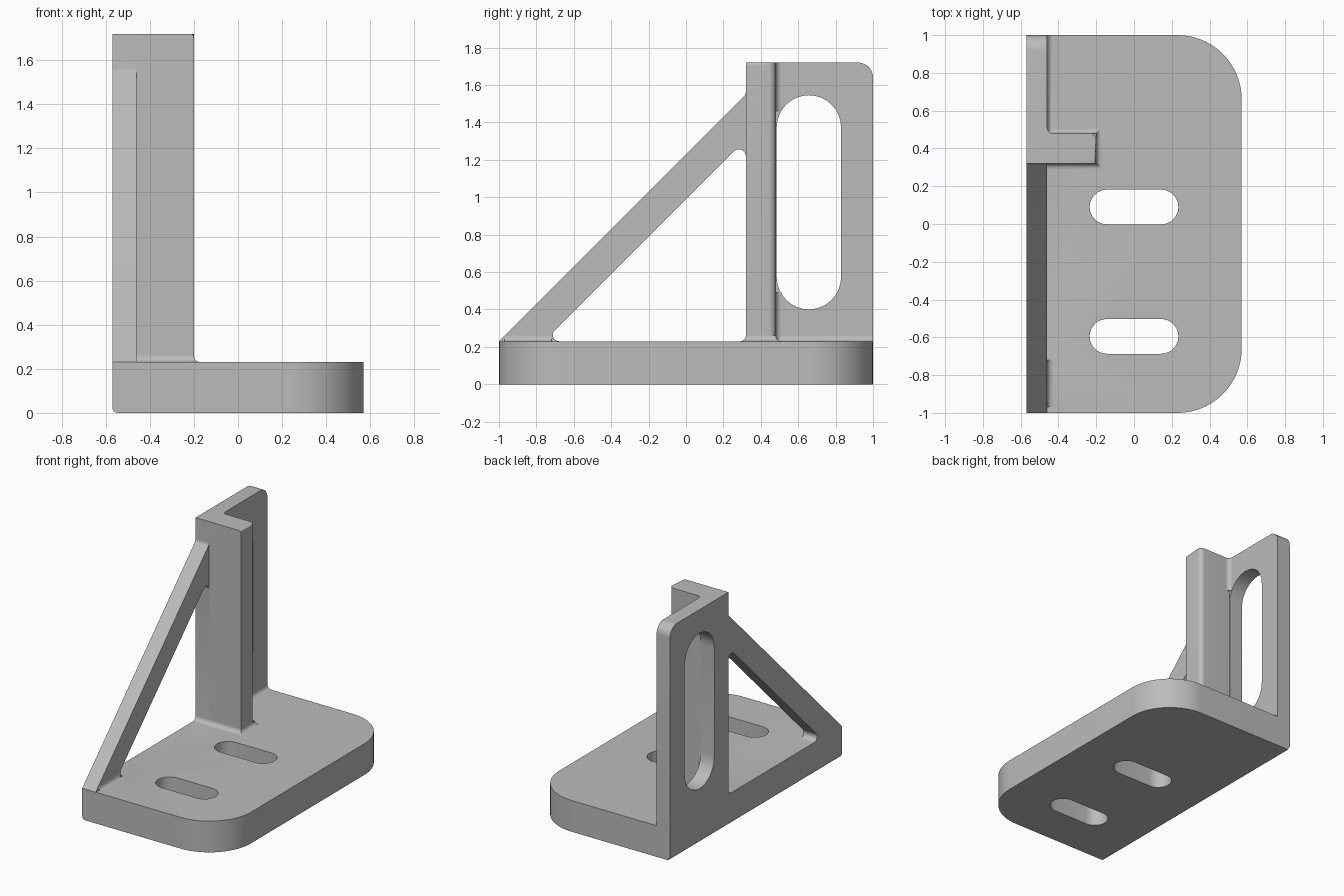
import bpy, bmesh, math
from mathutils import Vector

if "Cube" in bpy.data.objects:
    bpy.data.objects.remove(bpy.data.objects["Cube"])

LEFT, WALL, TIP, RIGHT = -0.57, -0.46, -0.20, 0.57   # x stations
DECK, TOP = 0.23, 1.72                              # z stations
FRONT, BACK = 0.32, 0.48                            # flange y range
R = 0.03                                            # small fillet radius

grey = bpy.data.materials.new("satin grey")
grey.use_nodes = True
colour = (0.5, 0.5, 0.5, 1)
grey.diffuse_color = colour
grey.node_tree.nodes["Principled BSDF"].inputs["Base Color"].default_value = colour


def rounded(corners, seg=10):
    """Outline from (u, v, radius) corners, each rounded tangentially."""
    out = []
    for i, (u, v, r) in enumerate(corners):
        p = Vector((u, v))
        if not r:
            out.append(p)
            continue
        a = (Vector(corners[i - 1][:2]) - p).normalized()
        b = (Vector(corners[(i + 1) % len(corners)][:2]) - p).normalized()
        half = a.angle(b) / 2
        centre = p + (a + b).normalized() * r / math.sin(half)
        start = p + a * r / math.tan(half) - centre
        end = p + b * r / math.tan(half) - centre
        sweep = start.angle(end)
        for k in range(seg + 1):
            t = k / seg
            out.append(centre + (start * math.sin((1 - t) * sweep)
                                 + end * math.sin(t * sweep)) / math.sin(sweep))
    return out


def slot(u, v, length, radius, upright=False):
    """Outline of a round-ended slot."""
    pts = []
    for side in (1, -1):
        for k in range(17):
            a = math.pi * (k / 16 - 0.5)
            p = Vector((side * (length / 2 - radius + radius * math.cos(a)),
                        side * radius * math.sin(a)))
            pts.append(Vector((u, v)) + (Vector((-p.y, p.x)) if upright else p))
    return pts


def finish(name, bm):
    bmesh.ops.recalc_face_normals(bm, faces=bm.faces)
    mesh = bpy.data.meshes.new(name)
    bm.to_mesh(mesh)
    bm.free()
    mesh.materials.append(grey)
    obj = bpy.data.objects.new(name, mesh)
    bpy.context.collection.objects.link(obj)
    return obj


def bevel_edges(bm, rule, width):
    edges = [e for e in bm.edges if all(rule(v.co) for v in e.verts)]
    bmesh.ops.bevel(bm, geom=edges, offset=width, segments=6, profile=0.5,
                    affect='EDGES')


def extrude(loops, place, depth):
    """Fill an outline with holes and extrude it."""
    bm = bmesh.new()
    for loop in loops:
        vs = [bm.verts.new(place(p)) for p in loop]
        for i in range(len(vs)):
            bm.edges.new((vs[i - 1], vs[i]))
    bmesh.ops.triangle_fill(bm, use_beauty=True, edges=bm.edges[:])
    new = bmesh.ops.extrude_face_region(bm, geom=bm.faces[:])["geom"]
    bmesh.ops.translate(bm, vec=depth,
                        verts=[g for g in new if isinstance(g, bmesh.types.BMVert)])
    bmesh.ops.recalc_face_normals(bm, faces=bm.faces)
    bmesh.ops.dissolve_limit(bm, angle_limit=0.01, verts=bm.verts[:], edges=bm.edges[:])
    return bm


def cove(name, path):
    """Concave fillet on the deck, offset to the left of an open path."""
    pts = [Vector(p) for p in path]
    dirs = [(b - a).normalized() for a, b in zip(pts, pts[1:])]
    normals = [Vector((-d.y, d.x)) for d in dirs]
    miters = [normals[0]]
    miters += [(a + b) / (1 + a.dot(b)) for a, b in zip(normals, normals[1:])]
    miters.append(normals[-1])
    bm = bmesh.new()
    rows = []
    for k in range(7):
        t = math.pi / 2 * k / 6
        rows.append([bm.verts.new((*(p + m * R * (1 - math.sin(t))),
                                   DECK + R * (1 - math.cos(t))))
                     for p, m in zip(pts, miters)])
    for low, high in zip(rows, rows[1:]):
        for i in range(len(pts) - 1):
            bm.faces.new((low[i], low[i + 1], high[i + 1], high[i]))
    for v in bm.verts:
        v.normal_update()
    obj = finish(name, bm)
    # The visible side must face up and away from the wall
    if sum(f.normal.z * f.area for f in obj.data.polygons) < 0:
        obj.data.flip_normals()
    return obj


# Base slab with two mounting slots
outline = rounded([(WALL, -1, 0), (RIGHT, -1, 0.34), (RIGHT, 1, 0.34), (WALL, 1, 0)], 20)
base = finish("bracket_body", extrude(
    [outline, slot(0, 0.09, 0.47, 0.092), slot(0, -0.595, 0.47, 0.092)],
    lambda p: (p.x, p.y, 0), (0, 0, DECK)))

# Side plate: upright wall, diagonal brace and their openings
side = rounded([(-1, 0, 0), (-1, DECK, 0), (FRONT, 1.55, R), (FRONT, TOP, 0),
                (1, TOP, 0.08), (1, 0, 0)])
opening = rounded([(-0.76, DECK, 0.034), (FRONT, DECK, R), (FRONT, 1.31, 0.038)])
bm = extrude([side, opening, slot(0.657, 0.973, 1.145, 0.172, True)],
             lambda p: (LEFT, p.x, p.y), (WALL - LEFT, 0, 0))
bevel_edges(bm, lambda c: c.x < LEFT + 0.001 and c.z < 0.001, 0.025)
plate = finish("side_plate", bm)

# Flange standing out from the wall, softened at its tip
bm = extrude([[Vector(p) for p in ((WALL, FRONT), (TIP, FRONT), (TIP, BACK), (WALL, BACK))]],
             lambda p: (p.x, p.y, DECK), (0, 0, TOP - DECK))
bevel_edges(bm, lambda c: c.x > TIP - 0.001 and c.y > BACK - 0.001, 0.035)
bevel_edges(bm, lambda c: c.x > TIP - 0.04 and c.z > TOP - 0.001
            and (c.x > TIP - 0.001), 0.018)
flange = finish("flange", bm)

# Merge the slab, plate and flange into one clean solid
for part in (plate, flange):
    mod = base.modifiers.new("join", 'BOOLEAN')
    mod.operation = 'UNION'
    mod.solver = 'EXACT'
    mod.object = part
    bpy.context.view_layer.objects.active = base
    bpy.ops.object.modifier_apply(modifier=mod.name)
    bpy.data.objects.remove(part)
bm = bmesh.new()
bm.from_mesh(base.data)
bmesh.ops.dissolve_limit(bm, angle_limit=0.01, verts=bm.verts[:], edges=bm.edges[:])
bm.to_mesh(base.data)
bm.free()

# Fillets along the deck, around the wall and flange and beside the brace foot
parts = [base,
         cove("column_foot_fillet", [(LEFT, FRONT), (TIP, FRONT), (TIP, BACK),
                                     (WALL, BACK), (WALL, 1)][::-1]),
         cove("brace_foot_fillet", [(WALL, -0.97), (WALL, -0.72)][::-1])]

# Inside corner fillets between wall and flange, above and below the slot
corner = [Vector((WALL, BACK))] + [
    Vector((WALL + R * (1 - math.cos(k * math.pi / 12)),
            BACK + R * (1 - math.sin(k * math.pi / 12)))) for k in range(7)]
for name, z in (("lower_corner_fillet", DECK), ("upper_corner_fillet", TOP - 0.26)):
    parts.append(finish(name, extrude([corner], lambda p: (p.x, p.y, z), (0, 0, 0.26))))

# Smooth the rounded surfaces and keep the hard edges
bpy.ops.object.select_all(action='DESELECT')
for obj in parts:
    obj.select_set(True)
bpy.context.view_layer.objects.active = base
bpy.ops.object.shade_smooth_by_angle(angle=math.radians(30))
